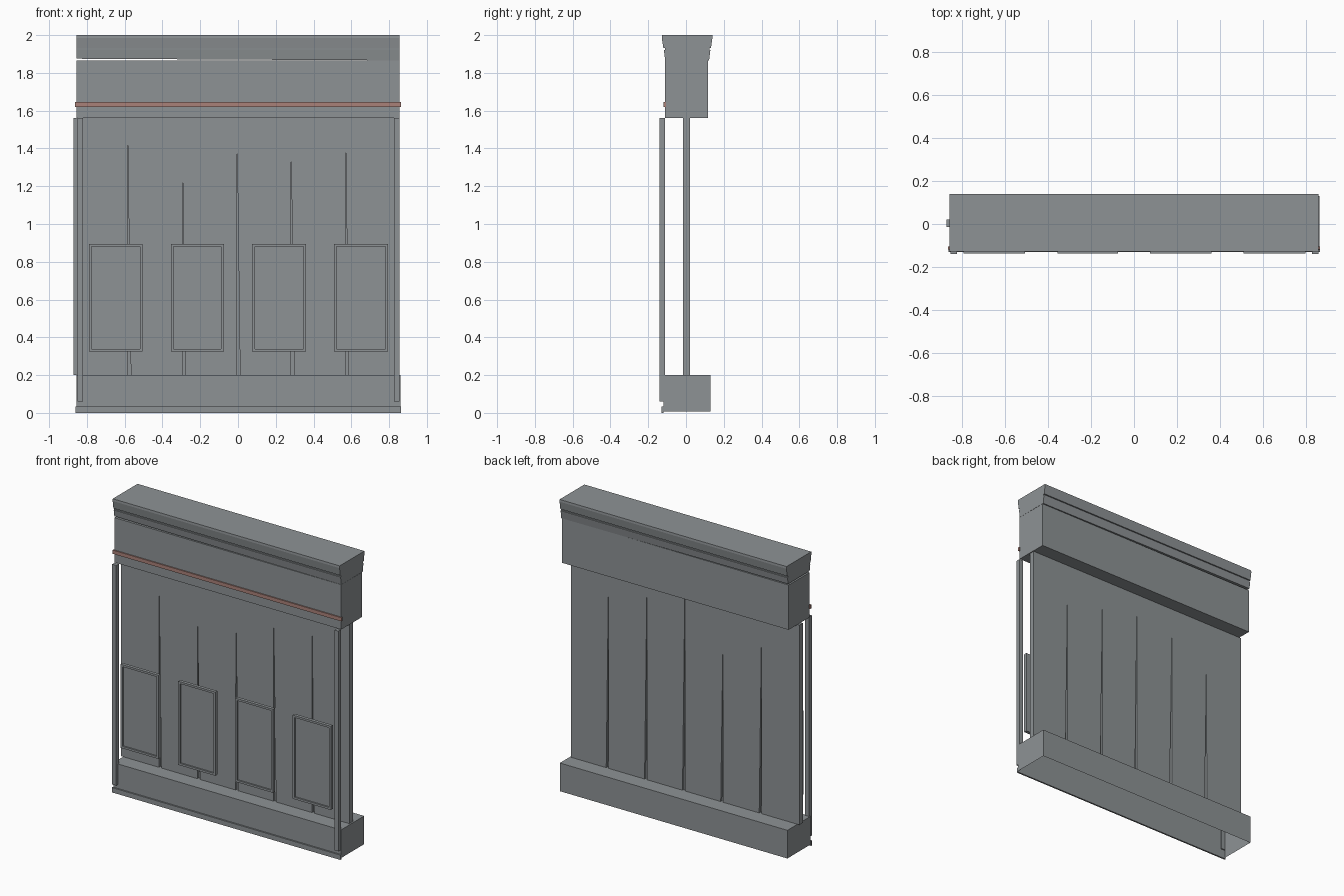
import bpy, bmesh
from mathutils import Vector

cube = bpy.data.objects.get("Cube")
if cube:
    bpy.data.objects.remove(cube, do_unlink=True)


def material(name, rgb):
    m = bpy.data.materials.new(name)
    m.use_nodes = True
    col = (*rgb, 1.0)
    m.diffuse_color = col
    m.node_tree.nodes["Principled BSDF"].inputs["Base Color"].default_value = col
    return m


GREY = material("slate grey", (0.27, 0.29, 0.30))
RED = material("dusty red", (0.40, 0.22, 0.19))


def finish(name, bm, mat):
    bmesh.ops.recalc_face_normals(bm, faces=bm.faces)
    mesh = bpy.data.meshes.new(name)
    bm.to_mesh(mesh)
    bm.free()
    mesh.materials.append(mat)
    obj = bpy.data.objects.new(name, mesh)
    bpy.context.collection.objects.link(obj)
    return obj


def prism(points, place, push):
    """Extrude a flat outline; place maps 2D points to 3D."""
    bm = bmesh.new()
    face = bm.faces.new([bm.verts.new(place(a, b)) for a, b in points])
    out = bmesh.ops.extrude_face_region(bm, geom=[face])
    moved = [v for v in out["geom"] if isinstance(v, bmesh.types.BMVert)]
    bmesh.ops.translate(bm, verts=moved, vec=Vector(push))
    return bm


def box_mesh(x, y, z):
    outline = [(x[0], y[0]), (x[1], y[0]), (x[1], y[1]), (x[0], y[1])]
    return prism(outline, lambda a, b: (a, b, z[0]), (0, 0, z[1] - z[0]))


def box(name, x, y, z, mat=GREY):
    return finish(name, box_mesh(x, y, z), mat)


WIDE = (-0.855, 0.855)
BASE_TOP, HEAD_BOTTOM = 0.2, 1.56

# Base: a hollow plinth, open underneath, with a lip along the front
bm = box_mesh((-0.855, 0.86), (-0.12, 0.13), (0.008, BASE_TOP))
bm.normal_update()
bottom = min(bm.faces, key=lambda f: f.calc_center_median().z)
bmesh.ops.delete(bm, geom=[bottom], context='FACES_ONLY')
finish("base", bm, GREY)
box("base_lip", (-0.86, 0.862), (-0.13, -0.119), (0.0, 0.033))

# Wall panel with tapering cracks that open towards the base
cracks = [(-0.576, -0.584, 1.44), (-0.286, -0.295, 1.38), (0.002, -0.006, 1.53),
          (0.288, 0.28, 1.47), (0.577, 0.57, 1.41)]
outline = [(0.85, HEAD_BOTTOM), (-0.87, HEAD_BOTTOM), (-0.87, BASE_TOP)]
for foot, tip, height in cracks:
    outline += [(foot - 0.009, BASE_TOP), (tip, height), (foot + 0.009, BASE_TOP)]
outline.append((0.85, BASE_TOP))
finish("wall_panel", prism(outline, lambda a, b: (a, -0.015, b), (0, 0.037, 0)), GREY)
box("wall_core", (-0.86, 0.84), (0.0, 0.006), (BASE_TOP, HEAD_BOTTOM))

# Header beam with its coloured strip
box("header", WIDE, (-0.11, 0.116), (HEAD_BOTTOM, 1.865))
box("header_strip", (-0.862, 0.862), (-0.118, -0.105), (1.62, 1.645), RED)

# Flared cap with a shallow groove along front and back
front = [(-0.11, 1.875), (-0.117, 1.92), (-0.111, 1.921), (-0.112, 1.931),
         (-0.12, 1.932), (-0.128, 1.985), (-0.127, 2.0)]
back = [(0.012 - y, z) for y, z in reversed(front)]
bm = prism(front + back, lambda a, b: (-0.855, a, b), (1.71, 0, 0))
for v in bm.verts:
    if v.co.x > 0 and v.co.z < 1.88:
        v.co.z = 1.866
finish("cap", bm, GREY)

# Slim posts in front of the wall at each end
for side, x in (("right", (-0.85, -0.82)), ("left", (0.825, 0.855))):
    box(side + "_post", x, (-0.14, -0.112), (0.06, HEAD_BOTTOM))

# Framed boards standing clear of the wall
for i, x in enumerate([(-0.79, -0.505), (-0.355, -0.075), (0.075, 0.36), (0.508, 0.795)]):
    bm = box_mesh(x, (-0.137, -0.115), (0.325, 0.895))
    bm.normal_update()
    face = min(bm.faces, key=lambda f: f.calc_center_median().y)
    bmesh.ops.recalc_face_normals(bm, faces=bm.faces)
    bmesh.ops.inset_region(bm, faces=[face], thickness=0.02)
    # step straight back from the frame to the recessed board
    out = bmesh.ops.extrude_discrete_faces(bm, faces=[face])
    inner = out["faces"][0]
    bmesh.ops.translate(bm, verts=inner.verts, vec=(0, 0.01, 0))
    finish(f"framed_board_{i + 1}", bm, GREY)
